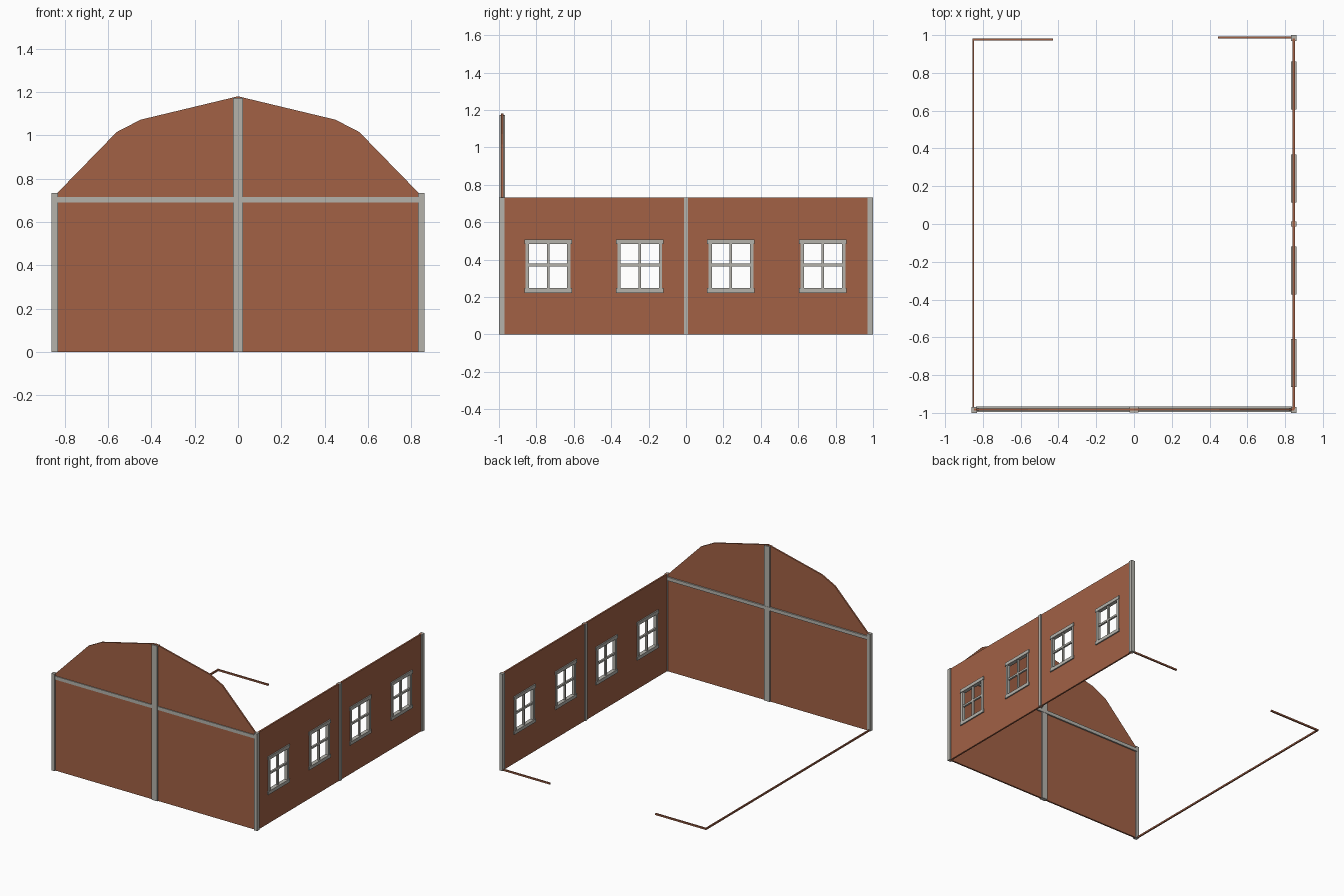
import bpy, bmesh

if "Cube" in bpy.data.objects:
    bpy.data.objects.remove(bpy.data.objects["Cube"])


def material(name, rgb):
    m = bpy.data.materials.new(name)
    m.diffuse_color = (*rgb, 1)
    m.use_nodes = True
    m.node_tree.nodes["Principled BSDF"].inputs["Base Color"].default_value = m.diffuse_color
    return m


brick = material("brick_red", (0.36, 0.12, 0.06))
trim = material("trim_grey", (0.46, 0.45, 0.41))


def finish(name, bm, mat):
    bmesh.ops.recalc_face_normals(bm, faces=bm.faces)
    me = bpy.data.meshes.new(name)
    bm.to_mesh(me)
    bm.free()
    ob = bpy.data.objects.new(name, me)
    bpy.context.collection.objects.link(ob)
    if mat:
        me.materials.append(mat)
    return ob


def add_box(bm, x, y, z):
    vs = bmesh.ops.create_cube(bm, size=1)["verts"]
    for v in vs:
        for i, (a, b) in enumerate((x, y, z)):
            v.co[i] = (a + b) / 2 + v.co[i] * (b - a)


def boxes(name, mat, *specs):
    bm = bmesh.new()
    for s in specs:
        add_box(bm, *s)
    return finish(name, bm, mat)


EAVE = 0.733
WX = 0.846      # side wall centre line
FY = -0.982     # front wall centre line
T = 0.006       # half wall thickness

# Front gable wall
half = [(0.846, 0), (0.846, EAVE), (0.835, EAVE), (0.56, 1.015), (0.45, 1.072)]
outline = half + [(0, 1.18)] + [(-x, z) for x, z in reversed(half)]
bm = bmesh.new()
face = bm.faces.new([bm.verts.new((x, FY - T, z)) for x, z in outline])
ext = bmesh.ops.extrude_face_region(bm, geom=[face])["geom"]
bmesh.ops.translate(bm, vec=(0, 2 * T, 0),
                    verts=[g for g in ext if isinstance(g, bmesh.types.BMVert)])
finish("front_gable_wall", bm, brick)

# Right wall with four window openings
windows = (-0.737, -0.247, 0.240, 0.732)
wall = boxes("right_wall", brick, ((WX - T, WX + T), (-0.982, 0.982), (0, EAVE)))
cutter = boxes("window_cutter", None,
               *[((0.8, 0.9), (y - 0.108, y + 0.108), (0.24, 0.49)) for y in windows])
cutter.hide_render = True
mod = wall.modifiers.new("openings", "BOOLEAN")
mod.operation = "DIFFERENCE"
mod.solver = "EXACT"
mod.object = cutter
bpy.context.view_layer.objects.active = wall
bpy.ops.object.modifier_apply(modifier=mod.name)
bpy.data.objects.remove(cutter)

# Window frames: jambs, header, sill and crossed glazing bars
for i, y in enumerate(windows):
    frame = (WX - 0.012, WX + 0.012)
    deep = (WX - 0.015, WX + 0.015)
    bar = (WX - 0.007, WX + 0.007)
    boxes(f"window_frame_{i + 1}", trim,
          (frame, (y - 0.120, y - 0.102), (0.245, 0.485)),
          (frame, (y + 0.102, y + 0.120), (0.245, 0.485)),
          (deep, (y - 0.127, y + 0.127), (0.483, 0.508)),
          (deep, (y - 0.127, y + 0.127), (0.222, 0.247)),
          (bar, (y - 0.007, y + 0.007), (0.245, 0.485)),
          (bar, (y - 0.102, y + 0.102), (0.364, 0.378)))

# Posts at the corners and mid wall
for name, x, y in (("front_left", -WX, -0.985), ("front_right", WX, -0.985),
                   ("back_right", WX, 0.985), ("right_middle", WX, 0)):
    hy = 0.012 if y == 0 else 0.015
    boxes(f"{name}_post", trim, ((x - 0.014, x + 0.014), (y - hy, y + hy), (0, EAVE)))

# Front centre post and cross beam, showing on both sides of the wall
boxes("front_centre_post", trim, ((-0.023, 0.023), (-0.997, -0.967), (0, 1.172)))
boxes("front_cross_beam", trim, ((-0.836, 0.836), (-0.994, -0.965), (0.690, 0.716)))

# Low wall footings on the open sides
H = 0.012
boxes("left_footing", brick, ((-0.856, -0.846), (-0.975, 0.982), (0, H)))
boxes("back_left_footing", brick, ((-0.856, -0.43), (0.971, 0.982), (0, H)))
boxes("back_right_footing", brick, ((0.444, 0.846), (0.983, 0.993), (0, H)))
